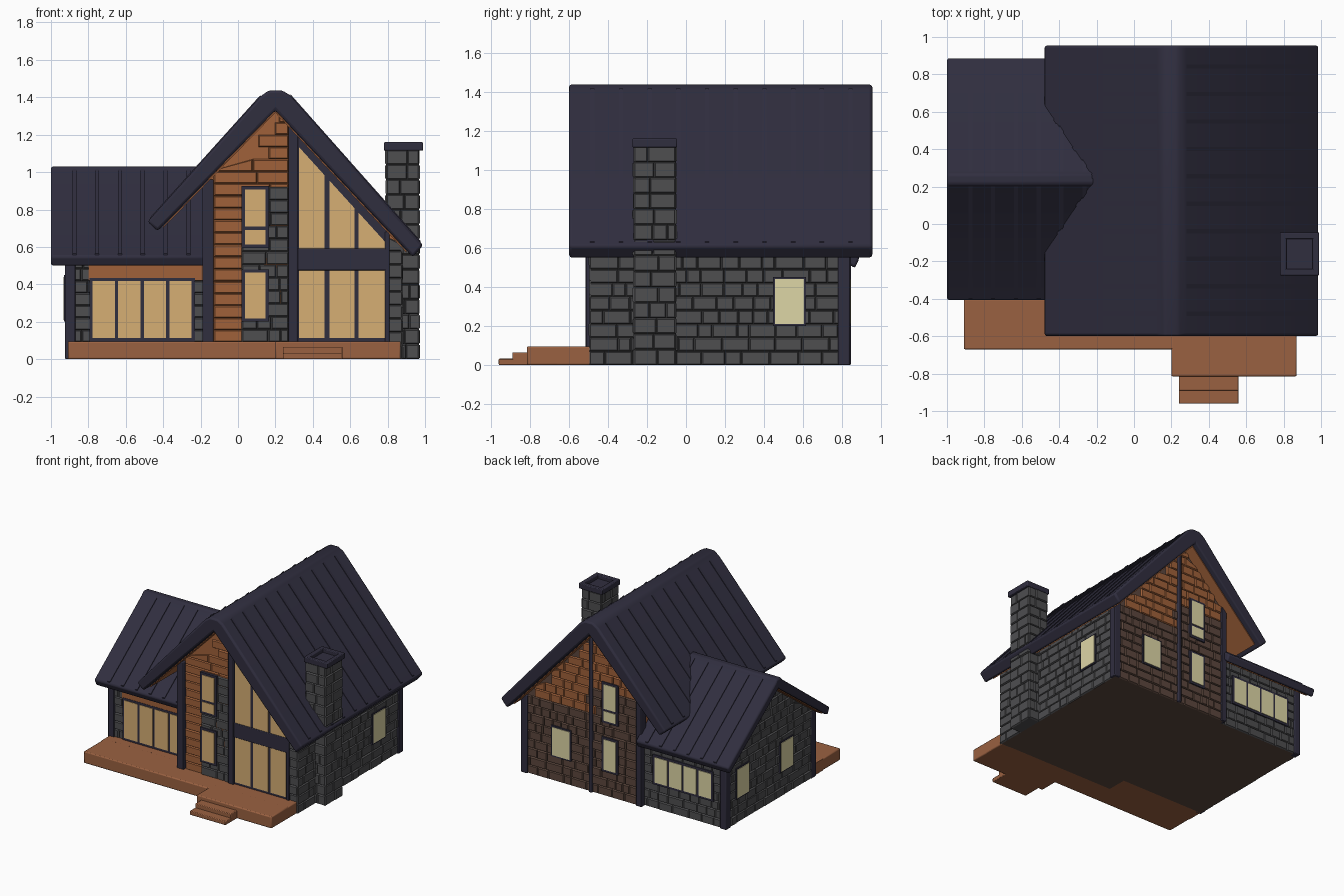
import bpy, bmesh, random
from mathutils import Vector

if "Cube" in bpy.data.objects:
    bpy.data.objects.remove(bpy.data.objects["Cube"])

random.seed(4)

def material(name, r, g, b):
    lin = lambda c: ((c / 255 + 0.055) / 1.055) ** 2.4
    m = bpy.data.materials.new(name)
    m.diffuse_color = (lin(r), lin(g), lin(b), 1)
    m.use_nodes = True
    m.node_tree.nodes["Principled BSDF"].inputs["Base Color"].default_value = m.diffuse_color
    return m

ROOF = material("dark slate", 48, 46, 63)
WOOD = material("orange wood", 160, 97, 58)
DECK = material("deck wood", 154, 97, 65)
STONE = material("grey stone", 78, 78, 80)
BROWN = material("brown stone", 92, 71, 61)
GLASS = material("warm glass", 214, 175, 116)
CREAM = material("cream glass", 222, 214, 166)

def finish(name, bm, mats, bevel=0.0):
    bmesh.ops.recalc_face_normals(bm, faces=bm.faces[:])
    me = bpy.data.meshes.new(name)
    bm.to_mesh(me)
    bm.free()
    for m in mats:
        me.materials.append(m)
    ob = bpy.data.objects.new(name, me)
    bpy.context.collection.objects.link(ob)
    if bevel:
        mod = ob.modifiers.new("soft edges", 'BEVEL')
        mod.width, mod.segments, mod.limit_method = bevel, 2, 'ANGLE'
        bpy.context.view_layer.objects.active = ob
        ob.select_set(True)
        bpy.ops.object.shade_smooth_by_angle(angle=0.7)
        ob.select_set(False)
    return ob

def point(axis, u, z, d):
    return Vector((u, d, z)) if axis == 'y' else Vector((d, u, z))

def prism(name, pts, axis, a, b, mats, bevel=0.0, rule=None):
    """Extrude a (u, z) profile along x or y from a to b."""
    bm = bmesh.new()
    rings = [[bm.verts.new(point(axis, u, z, d)) for u, z in pts] for d in (a, b)]
    n = len(pts)
    for r in rings:
        bm.faces.new(r)
    for i in range(n):
        j = (i + 1) % n
        bm.faces.new((rings[0][i], rings[0][j], rings[1][j], rings[1][i]))
    if rule:
        bmesh.ops.recalc_face_normals(bm, faces=bm.faces[:])
        for f in bm.faces:
            f.normal_update()
            f.material_index = rule(f.normal)
    return finish(name, bm, mats, bevel)

def box(name, x0, x1, y0, y1, z0, z1, mat, bevel=0.0, rule=None):
    mats = mat if isinstance(mat, list) else [mat]
    return prism(name, [(x0, z0), (x1, z0), (x1, z1), (x0, z1)], 'y', y0, y1, mats, bevel, rule)

def blocks(name, axis, pos, sign, u0, u1, z0, z1, mats, h=0.07, lens=(0.06, 0.15),
           pick=lambda u, z: 0, top=lambda u: 9):
    """Courses of slightly raised, chamfered blocks on a wall plane."""
    bm = bmesh.new()
    rows = max(1, round((z1 - z0) / h))
    h = (z1 - z0) / rows
    for r in range(rows):
        a, zb, zt = u0, z0 + r * h, z0 + (r + 1) * h
        while a < u1 - 1e-4:
            b = a + random.uniform(*lens)
            if b > u1 - 0.04:
                b = u1
            if min(top(a), top(b)) > zb:
                t0, t1 = max(zb + 0.005, min(zt, top(a))), max(zb + 0.005, min(zt, top(b)))
                d, c = random.uniform(0.008, 0.014), 0.006
                outer = [(a, zb), (b, zb), (b, t1), (a, t0)]
                inner = [(a + c, zb + c), (b - c, zb + c), (b - c, max(t1 - c, zb + c + .001)),
                         (a + c, max(t0 - c, zb + c + .001))]
                vo = [bm.verts.new(point(axis, u, z, pos)) for u, z in outer]
                vi = [bm.verts.new(point(axis, u, z, pos + sign * d)) for u, z in inner]
                fs = [bm.faces.new(vi), bm.faces.new(vo)]
                fs += [bm.faces.new((vo[i], vo[(i + 1) % 4], vi[(i + 1) % 4], vi[i])) for i in range(4)]
                for f in fs:
                    f.material_index = pick((a + b) / 2, (zb + zt) / 2)
            a = b
    finish(name, bm, mats)

def plate(name, axis, pos, sign, pts, d0, d1, mat):
    prism(name, pts, axis, pos + sign * d0, pos + sign * d1, [mat])

def rect(u0, u1, z0, z1):
    return [(u0, z0), (u1, z0), (u1, z1), (u0, z1)]

def window(name, axis, pos, sign, u0, u1, z0, z1, n=1, glass=CREAM, bar=None, t=0.018):
    """Dark frame with n panes and an optional cross bar."""
    plate(name + "_frame", axis, pos, sign, rect(u0, u1, z0, z1), -0.01, 0.02, ROOF)
    w = (u1 - u0 - t) / n
    spans = [(z0 + t, z1 - t)] if bar is None else [(z0 + t, bar - t / 2), (bar + t / 2, z1 - t)]
    for i in range(n):
        for a, b in spans:
            plate(name + "_pane", axis, pos, sign,
                  rect(u0 + t + i * w, u0 + (i + 1) * w, a, b), 0.017, 0.024, glass)

main_top = lambda x: 1.345 - (1.02 if x < 0.2 else 1.07) * abs(x - 0.2)
wing_top = lambda y: 0.965 - 0.73 * abs(y - 0.24)
FY, BY, RX, LX = -0.48, 0.82, 0.87, -0.17      # main walls
WF, WB, WL = -0.32, 0.79, -0.91                # wing walls

# Wall bodies
side = lambda n: 0 if n.y < -0.5 or n.x < -0.5 else 1 if n.y > 0.5 or n.z < -0.5 else 2
prism("main_walls", [(LX, 0), (RX, 0), (RX, main_top(RX)), (0.2, 1.345), (LX, main_top(LX))],
      'y', FY, BY, [WOOD, BROWN, STONE], rule=side)
prism("wing_walls", [(WF, 0), (WB, 0), (WB, wing_top(WB)), (0.24, 0.965), (WF, wing_top(WF))],
      'x', WL, LX, [STONE, BROWN], rule=lambda n: 1 if n.z < -0.5 else 0)

# Wall cladding
blocks("front_siding", 'y', FY, -1, -0.13, 0.27, 0.09, 1.33, [WOOD], 0.065, (0.2, 0.4), top=main_top)
plate("front_stone_back", 'y', FY, -1, rect(0.02, 0.27, 0.09, 0.92), 0, 0.012, STONE)
blocks("front_stone", 'y', FY - 0.012, -1, 0.02, 0.27, 0.09, 0.92, [STONE])
plate("front_corner_back", 'y', FY, -1, rect(0.80, RX, 0, 0.62), 0, 0.006, STONE)
blocks("front_corner_stone", 'y', FY - 0.006, -1, 0.80, RX + 0.01, 0, 0.65, [STONE], top=main_top)
blocks("right_stone", 'x', RX, 1, FY - 0.015, BY, 0, 0.63, [STONE])
blocks("back_cladding", 'y', BY, 1, LX, RX, 0, 1.33, [BROWN, WOOD],
       pick=lambda x, z: int(z > (0.66 if x > 0.26 else 0.84)), top=main_top)
blocks("wing_back_stone", 'y', WB, 1, WL, LX, 0, 0.55, [STONE])
blocks("wing_left_stone", 'x', WL, -1, WF, WB, 0, 0.97, [STONE], top=wing_top)
blocks("wing_front_stone", 'y', WF, -1, WL, LX, 0.09, 0.55, [STONE])
plate("wing_front_beam", 'y', WF, -1, rect(-0.80, LX, 0.42, 0.56), 0, 0.018, WOOD)

# Roofs, each with soffit lining, seams and ridge
main_profile = [(0.99, 0.61), (0.28, 1.41), (0.235, 1.437), (0.165, 1.437), (0.12, 1.405), (-0.484, 0.735),
                (-0.43, 0.685), (0.2, 1.33), (0.935, 0.545)]
prism("main_roof", main_profile, 'y', -0.6, 0.955, [ROOF], 0.014)
prism("main_soffit", [(-0.40, 0.712), (0.2, 1.327), (0.90, 0.58), (0.90, 0.57), (0.2, 1.317), (-0.40, 0.702)],
      'y', -0.55, 0.91, [WOOD])
wing_profile = [(-0.41, 0.55), (0.195, 1.005), (0.215, 1.03), (0.265, 1.03), (0.285, 1.005), (0.89, 0.55),
                (0.865, 0.495), (0.24, 0.95), (-0.385, 0.495)]
prism("wing_roof", wing_profile, 'x', -1.0, LX, [ROOF], 0.012)
prism("wing_soffit", [(-0.35, 0.52), (0.24, 0.95), (0.83, 0.52), (0.83, 0.511), (0.24, 0.941), (-0.35, 0.511)],
      'x', -0.97, LX, [WOOD])

def seam(name, p, q, axis, c, w=0.011, h=0.012):
    prism(name, [p, q, (q[0], q[1] + h), (p[0], p[1] + h)], axis, c - w, c + w, [ROOF])

for i in range(10):
    y = -0.48 + i * 0.147
    seam("main_seam_right", (0.28, 1.405), (0.975, 0.622), 'y', y)
    seam("main_seam_left", (0.12, 1.40), (-0.47, 0.745), 'y', y)
for i in range(6):
    x = -0.875 + i * 0.122
    seam("wing_seam_front", (0.20, 1.004), (-0.40, 0.553), 'x', x)
    seam("wing_seam_back", (0.28, 1.004), (0.88, 0.553), 'x', x)

# Dark posts
for name, x0, x1, y0, y1, z0, z1 in [
        ("front_left_post", -0.19, -0.13, FY - 0.03, FY + 0.03, 0.05, 0.96),
        ("front_middle_post", 0.27, 0.32, FY - 0.035, FY, 0.09, 1.25),
        ("front_right_post", 0.785, 0.81, FY - 0.03, FY, 0.09, 0.68),
        ("back_left_post", -0.19, -0.14, BY - 0.04, BY + 0.02, 0, 0.96),
        ("back_middle_post", 0.25, 0.28, BY, BY + 0.025, 0, 1.27),
        ("back_right_post", 0.83, 0.89, BY - 0.04, BY + 0.02, 0, 0.63),
        ("wing_front_post", -0.925, -0.87, WF - 0.02, WF + 0.04, 0, 0.54),
        ("wing_back_post", -0.925, -0.87, WB - 0.04, WB + 0.02, 0, 0.54)]:
    box(name, x0, x1, y0, y1, z0, z1, ROOF, 0.006)

# Large front glazing: dark panel, beam, square and sloped panes
plate("glazing_panel", 'y', FY, -1, [(0.28, 0.09), (0.80, 0.09), (0.80, 0.69), (0.28, 1.25)], -0.01, 0.02, ROOF)
box("glazing_beam", 0.30, 0.80, FY - 0.03, FY, 0.475, 0.592, ROOF, 0.005)
for a, b in [(0.325, 0.463), (0.488, 0.622), (0.645, 0.785)]:
    plate("lower_pane", 'y', FY, -1, rect(a, b, 0.112, 0.475), 0.017, 0.024, GLASS)
    slope = lambda x: 1.137 - 1.1 * (x - 0.323)
    plate("upper_pane", 'y', FY, -1, [(a, 0.592), (b, 0.592), (b, slope(b)), (a, slope(a))], 0.017, 0.024, GLASS)

# Windows
for name, pos, sign, g in (("front", FY - 0.012, -1, GLASS), ("back", BY, 1, CREAM)):
    window(name + "_low_window", 'y', pos, sign, 0.02, 0.165, 0.2, 0.48, glass=g)
    window(name + "_high_window", 'y', pos, sign, 0.02, 0.165, 0.595, 0.925, glass=g, bar=0.70)
window("back_square_window", 'y', BY, 1, 0.44, 0.62, 0.2, 0.45, t=0.012)
window("right_window", 'x', RX, 1, 0.445, 0.615, 0.2, 0.45, t=0.01)
window("wing_front_window", 'y', WF, -1, -0.795, -0.23, 0.095, 0.435, 4, GLASS)
window("wing_back_window", 'y', WB, 1, -0.81, -0.27, 0.2, 0.44, 4)
for y in (0.60, 0.04):
    window("wing_left_window", 'x', WL, -1, y - 0.085, y + 0.085, 0.2, 0.45, t=0.01)

# Chimney with hollow cap
cx0, cx1, cy0, cy1 = 0.80, 0.96, -0.26, -0.06
box("chimney", cx0, cx1, cy0, cy1, 0, 1.12, STONE)
for axis, pos, sign, a, b in (('x', cx0, -1, cy0, cy1), ('x', cx1, 1, cy0, cy1),
                              ('y', cy0, -1, cx0, cx1), ('y', cy1, 1, cx0, cx1)):
    blocks("chimney_stone", axis, pos, sign, a - 0.008, b + 0.008, 0, 1.12, [STONE], 0.08, (0.07, 0.14))
for name, x0, x1, y0, y1 in (("left", 0.78, 0.815, -0.275, -0.045), ("right", 0.955, 0.99, -0.275, -0.045),
                             ("front", 0.80, 0.97, -0.275, -0.24), ("back", 0.80, 0.97, -0.08, -0.045)):
    box("chimney_cap_" + name, x0, x1, y0, y1, 1.115, 1.16, ROOF, 0.006)
box("chimney_flue", 0.80, 0.97, -0.26, -0.06, 1.115, 1.13, ROOF)

# Deck and steps
box("deck", -0.91, 0.87, -0.67, -0.40, 0, 0.095, DECK, 0.008)
box("deck_back", -0.91, LX, -0.45, WF, 0, 0.094, DECK)
box("deck_porch", 0.20, 0.87, -0.815, -0.60, 0, 0.0955, DECK, 0.008)
box("upper_step", 0.24, 0.56, -0.89, -0.80, 0, 0.065, DECK, 0.005)
box("lower_step", 0.24, 0.56, -0.96, -0.88, 0, 0.032, DECK, 0.005)
